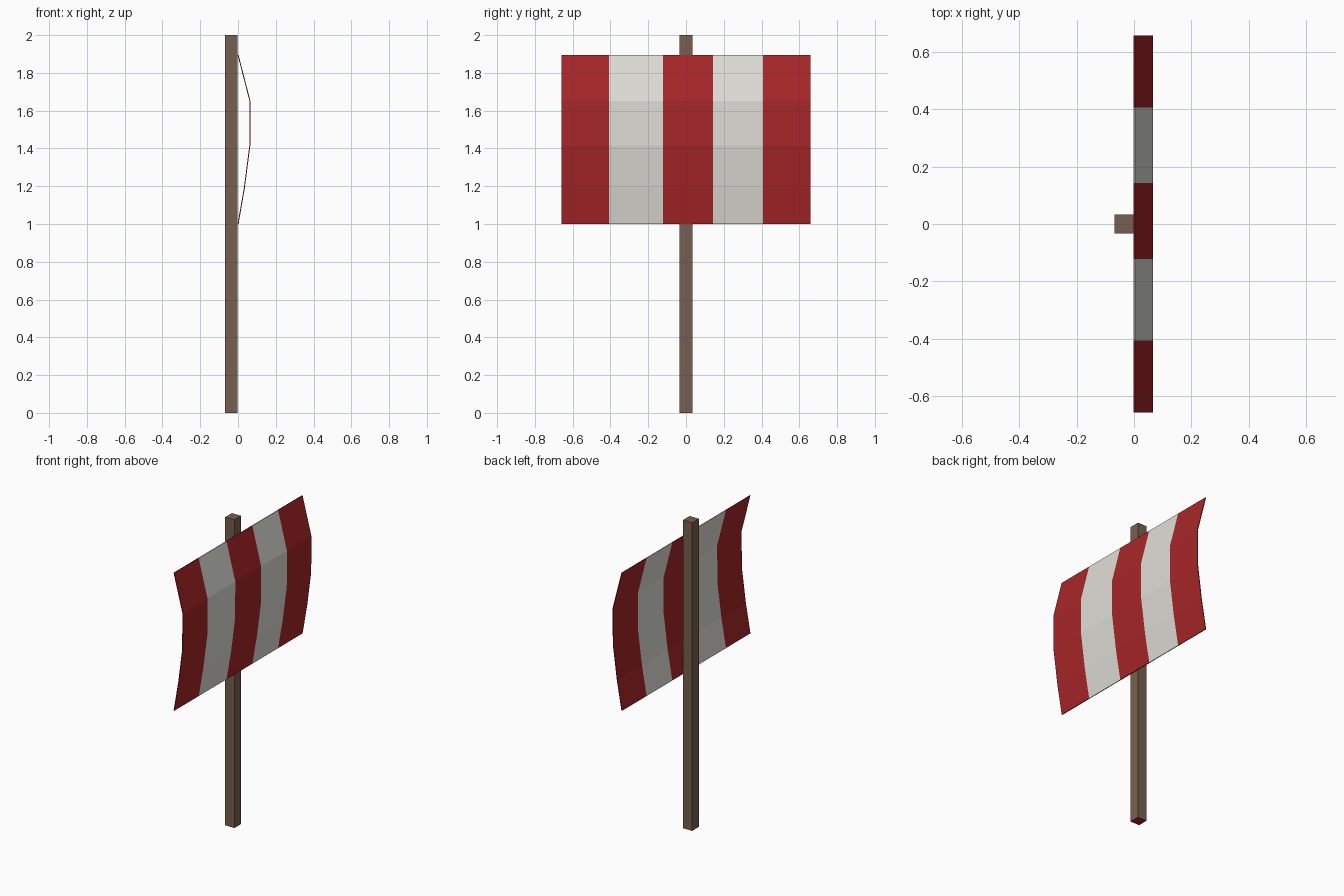
import bpy, bmesh

if "Cube" in bpy.data.objects:
    bpy.data.objects.remove(bpy.data.objects["Cube"])


def material(name, rgb):
    m = bpy.data.materials.new(name)
    m.diffuse_color = (*rgb, 1.0)
    m.use_nodes = True
    m.node_tree.nodes["Principled BSDF"].inputs["Base Color"].default_value = m.diffuse_color
    return m


wood = material("brown wood", (0.187, 0.115, 0.082))
red = material("red cloth", (0.39, 0.019, 0.021))
white = material("off white cloth", (0.74, 0.73, 0.68))


def finish(bm, name, mats):
    bmesh.ops.recalc_face_normals(bm, faces=bm.faces[:])
    me = bpy.data.meshes.new(name)
    bm.to_mesh(me)
    bm.free()
    for m in mats:
        me.materials.append(m)
    ob = bpy.data.objects.new(name, me)
    bpy.context.collection.objects.link(ob)
    return ob


# Mast: square post, underside is red
bm = bmesh.new()
bmesh.ops.create_cube(bm, size=1.0)
bmesh.ops.scale(bm, vec=(0.066, 0.068, 2.0), verts=bm.verts)
bmesh.ops.translate(bm, vec=(-0.035, 0, 1.0), verts=bm.verts)
bm.normal_update()
for f in bm.faces:
    f.material_index = 1 if f.normal.z < -0.5 else 0
finish(bm, "mast", [wood, red])

# Sail: thin billowed profile (x, z) swept along y, one span per stripe
outer = [(0.003, 1.0), (0.036, 1.19), (0.065, 1.415), (0.066, 1.65), (0.003, 1.895)]
thick = 0.005
profile = outer + [(x - thick, z) for x, z in reversed(outer)]
stripes = [-0.658, -0.407, -0.122, 0.143, 0.407, 0.658]
n = len(profile)
half = len(outer)

bm = bmesh.new()
rings = [[bm.verts.new((x, y, z)) for x, z in profile] for y in stripes]
for s, (a, b) in enumerate(zip(rings, rings[1:])):
    for i in range(n):
        j = (i + 1) % n
        f = bm.faces.new((a[i], a[j], b[j], b[i]))
        f.material_index = s % 2
# Side edges of the cloth
for ring in (rings[0], rings[-1]):
    for i in range(half - 1):
        bm.faces.new((ring[i], ring[i + 1], ring[n - 2 - i], ring[n - 1 - i]))
finish(bm, "striped_sail", [red, white])
